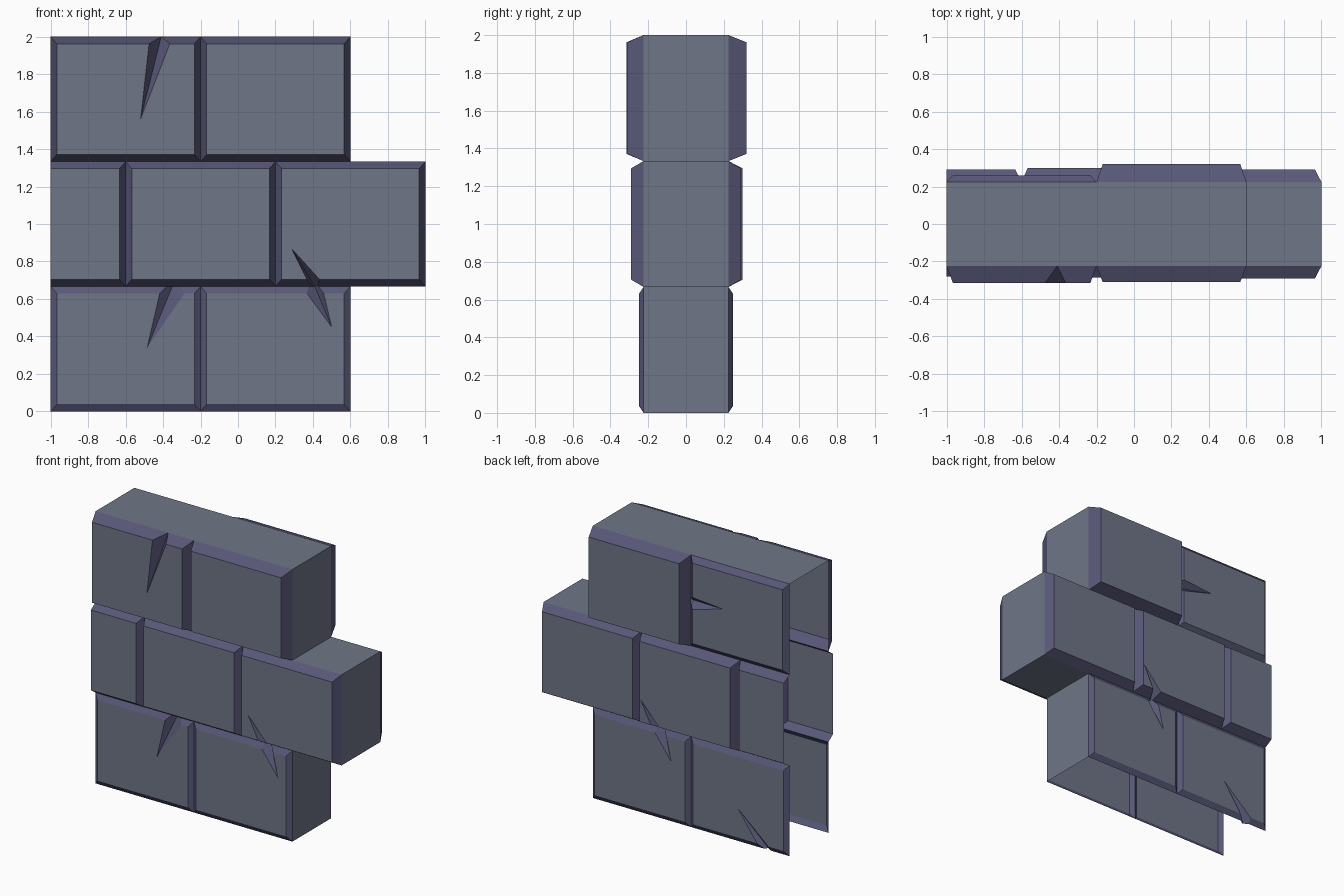
import bpy, bmesh
from mathutils import Vector

if "Cube" in bpy.data.objects:
    bpy.data.objects.remove(bpy.data.objects["Cube"])


def material(name, rgb):
    m = bpy.data.materials.new(name)
    m.diffuse_color = (*rgb, 1)
    m.use_nodes = True
    m.node_tree.nodes["Principled BSDF"].inputs["Base Color"].default_value = m.diffuse_color
    return m


GREY = material("stone grey", (0.162, 0.181, 0.242))
PURPLE = material("joint purple", (0.098, 0.098, 0.190))
CORE = 0.225            # half thickness of the wall at the joints
Z = [0.0, 0.667, 1.333, 2.0]


def new_object(name, bm):
    mesh = bpy.data.meshes.new(name)
    bm.to_mesh(mesh)
    bm.free()
    mesh.materials.append(GREY)
    mesh.materials.append(PURPLE)
    ob = bpy.data.objects.new(name, mesh)
    bpy.context.collection.objects.link(ob)
    return ob


def crack_cutter(side, surf, tip, a, b, valley, depth):
    """Wedge-shaped cut: tip and two edge points on the face, valley point below it."""
    bm = bmesh.new()
    t = Vector((tip[0], side * surf, tip[1]))
    flat = [Vector((p[0], side * surf, p[1])) for p in (a, b)]
    v = Vector((valley[0], side * depth, valley[1]))
    pts = [t] + [t + (p - t) * 1.35 for p in flat]
    pts += [p + Vector((0, side * 0.1, 0)) for p in pts]
    pts.append(t + (v - t) * 1.35)
    for p in pts:
        bm.verts.new(p)
    bmesh.ops.convex_hull(bm, input=bm.verts)
    bmesh.ops.recalc_face_normals(bm, faces=bm.faces)
    ob = new_object("crack_cutter", bm)
    ob.hide_render = True
    return ob


def brick(name, x0, x1, row, front, back, cracks=(), left_bevel=0.033):
    """Brick with a chamfered panel on front and back, cracked, then opened at its joints."""
    z0, z1 = Z[row], Z[row + 1]
    bm = bmesh.new()
    b = 0.038

    def ring(y, l, r, v):
        return [bm.verts.new((x, y, z)) for x, z in
                ((x0 + l, z0 + v), (x1 - r, z0 + v), (x1 - r, z1 - v), (x0 + l, z1 - v))]

    rings = [ring(-front, left_bevel, 0.033, b), ring(-CORE, 0, 0, 0),
             ring(CORE, 0, 0, 0), ring(back, left_bevel, 0.033, b)]
    for lo, hi in zip(rings, rings[1:]):
        for i in range(4):
            j = (i + 1) % 4
            bm.faces.new((lo[i], lo[j], hi[j], hi[i]))
    bm.faces.new(rings[0])
    bm.faces.new(rings[-1])
    bmesh.ops.recalc_face_normals(bm, faces=bm.faces)
    ob = new_object(name, bm)

    cutters = []
    for side, *pts, depth in cracks:
        cutter = crack_cutter(side, front if side < 0 else back, *pts, depth)
        mod = ob.modifiers.new("crack", 'BOOLEAN')
        mod.operation, mod.solver, mod.object = 'DIFFERENCE', 'EXACT', cutter
        cutters.append(cutter)
    bpy.context.view_layer.update()
    bm = bmesh.new()
    bm.from_object(ob, bpy.context.evaluated_depsgraph_get())
    bm.normal_update()
    # the wall is hollow: remove the joint faces, colour chamfers and cracks
    bmesh.ops.delete(bm, context='FACES', geom=[
        f for f in bm.faces if abs(f.normal.x) > 0.995 or abs(f.normal.z) > 0.995])
    for f in bm.faces:
        f.material_index = 0 if abs(f.normal.y) > 0.98 else 1
    ob.modifiers.clear()
    bm.to_mesh(ob.data)
    bm.free()
    for c in cutters:
        bpy.data.objects.remove(c)


# cracks that run over the middle joint, repeated turned round on the back
def joint_upper(side, m):
    return (side, (m(.285), .87), (m(.365), .71), (m(.43), .71), (m(.41), .667), .2)


def joint_lower(side, m):
    return (side, (m(.50), .45), (m(.375), .62), (m(.46), .62), (m(.41), .667), .2)


def same(x):
    return x


def turned(x):
    return 0.445 - x


# bottom row
brick("bottom_left_brick", -1, -.2, 0, .25, .25, [
    (-1, (-.485, .34), (-.42, .62), (-.32, .58), (-.35, .667), .2),
    (1, (-.60, .25), (-.75, .04), (-.84, .04), (-.81, 0), .2)])
brick("bottom_right_brick", -.2, .6, 0, .25, .25,
      [joint_lower(-1, same), joint_lower(1, turned)])

# middle row, whose left brick is a half brick
brick("middle_left_brick", -1, -.6, 1, .28, .29, left_bevel=0)
brick("middle_centre_brick", -.6, .2, 1, .285, .30, [joint_upper(1, turned)])
brick("middle_right_brick", .2, 1, 1, .29, .29, [joint_upper(-1, same)])

# top row
brick("top_left_brick", -1, -.2, 2, .315, .26, [
    (-1, (-.52, 1.56), (-.475, 1.96), (-.365, 1.96), (-.41, 2.0), CORE),
    (1, (-.48, 1.69), (-.23, 1.71), (-.23, 1.62), (-.2, 1.66), .2)])
brick("top_right_brick", -.2, .6, 2, .31, .32)

# flat top, right ends and ledges of the stepped outline
bm = bmesh.new()
outline = [(-1, Z[3]), (.6, Z[3]), (.6, Z[2]), (1, Z[2]), (1, Z[1]), (.6, Z[1]), (.6, Z[0])]
pairs = [[bm.verts.new((x, y, z)) for y in (-CORE, CORE)] for x, z in outline]
for p, q in zip(pairs, pairs[1:]):
    bm.faces.new((p[0], q[0], q[1], p[1]))
new_object("end_caps", bm)
